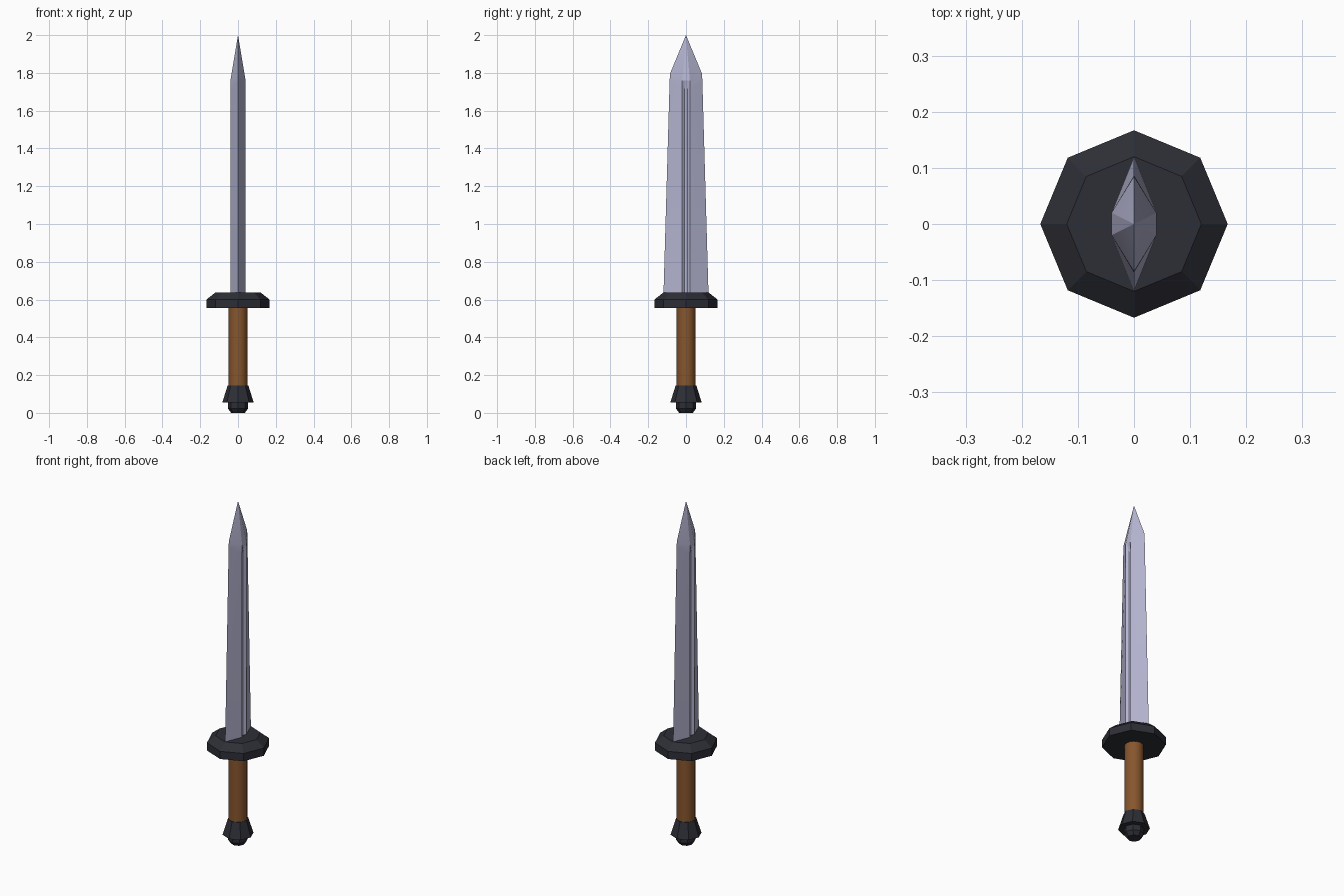
import bpy, bmesh, math

if "Cube" in bpy.data.objects:
    bpy.data.objects.remove(bpy.data.objects["Cube"])


def material(name, rgb):
    m = bpy.data.materials.new(name)
    m.diffuse_color = (*rgb, 1)
    m.use_nodes = True
    m.node_tree.nodes["Principled BSDF"].inputs["Base Color"].default_value = m.diffuse_color
    return m


STEEL = material("pale steel", (0.46, 0.46, 0.64))
IRON = material("dark iron", (0.027, 0.028, 0.037))
WOOD = material("brown grip", (0.24, 0.092, 0.026))


def loft(name, rings, mat, smooth=None):
    """Skin a stack of equal-length rings; a one-point ring becomes a tip."""
    bm = bmesh.new()
    rows = [[bm.verts.new(p) for p in r] for r in rings]
    for a, b in zip(rows, rows[1:]):
        n = len(a)
        for i in range(n):
            j = (i + 1) % n
            if len(b) == 1:
                bm.faces.new((a[i], a[j], b[0]))
            else:
                bm.faces.new((a[i], a[j], b[j], b[i]))
    bm.faces.new(rows[0][::-1])
    if len(rows[-1]) > 1:
        bm.faces.new(rows[-1])
    bmesh.ops.recalc_face_normals(bm, faces=bm.faces)
    me = bpy.data.meshes.new(name)
    bm.to_mesh(me)
    bm.free()
    me.materials.append(mat)
    ob = bpy.data.objects.new(name, me)
    bpy.context.collection.objects.link(ob)
    if smooth:
        bpy.ops.object.select_all(action='DESELECT')
        ob.select_set(True)
        bpy.context.view_layer.objects.active = ob
        bpy.ops.object.shade_smooth_by_angle(angle=math.radians(smooth))
    return ob


def turned(name, profile, sides, mat, smooth=None):
    """Lathe a list of (radius, height) points."""
    rings = [[(r * math.cos(math.tau * i / sides), r * math.sin(math.tau * i / sides), z)
              for i in range(sides)] for r, z in profile]
    return loft(name, rings, mat, smooth)


def blade_ring(half_width, z, ridge_z, depth):
    """Diamond section with a shallow groove of the given depth on both faces."""
    t, g, b = 0.04, 0.02, 0.008
    half = [(0, -half_width, z), (t, -g, ridge_z), (t - depth, -b, ridge_z),
            (t - depth, b, ridge_z), (t, g, ridge_z)]
    return half + [(-x, -y, h) for x, y, h in half]


# Blade: tapering grooved body, groove run-out, then the point
loft("blade", [blade_ring(0.12, 0.60, 0.60, 0.012),
               blade_ring(0.0865, 1.76, 1.71, 0.012),
               blade_ring(0.085, 1.795, 1.76, 0.0),
               [(0, 0, 2.0)]], STEEL, 20)

# Guard: octagonal plate with a bevelled top
turned("guard", [(0.167, 0.555), (0.167, 0.60), (0.12, 0.637)], 8, IRON)

# Grip
turned("grip", [(0.05, 0.13), (0.05, 0.57)], 16, WOOD, 40)

# Pommel: flared collar and end knob
turned("pommel_collar", [(0.083, 0.055), (0.055, 0.145)], 8, IRON)
turned("pommel_knob", [(0.036, 0.0), (0.053, 0.022), (0.053, 0.07)], 8, IRON)
